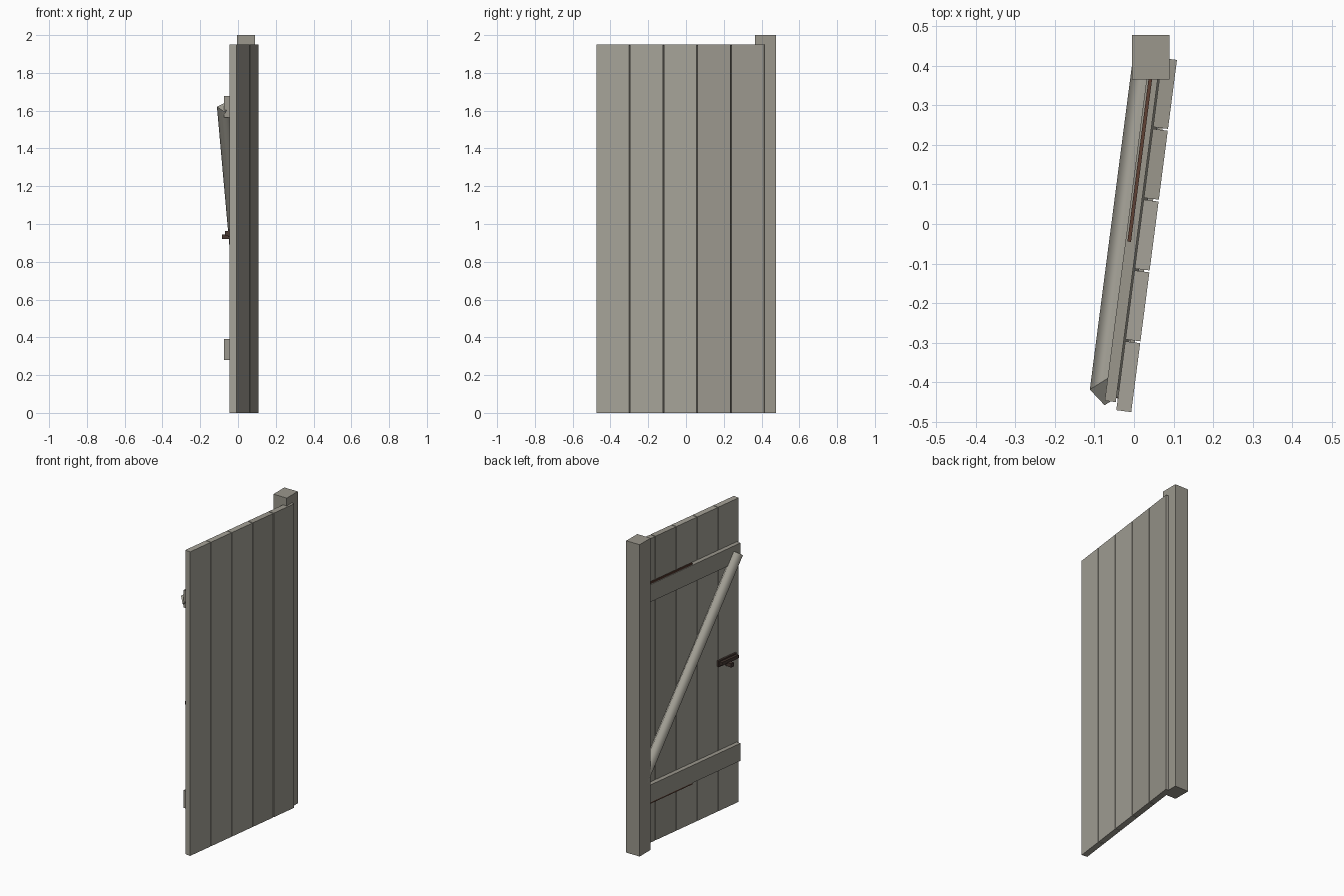
import bpy, bmesh, math
from mathutils import Matrix, Vector

if "Cube" in bpy.data.objects:
    bpy.data.objects.remove(bpy.data.objects["Cube"])

# Door-local frame: x = outward normal, y = along the door width, z = up
DOOR = Matrix.Translation((-0.007, -0.475, 0)) @ Matrix.Rotation(-math.radians(7.4), 4, 'Z')


def material(name, *rgb):
    m = bpy.data.materials.new(name)
    m.diffuse_color = (*rgb, 1)
    m.use_nodes = True
    m.node_tree.nodes["Principled BSDF"].inputs["Base Color"].default_value = m.diffuse_color
    return m


light_wood = material("light_weathered_wood", 0.38, 0.365, 0.315)
dark_wood = material("dark_weathered_wood", 0.325, 0.31, 0.265)
rust = material("rusty_iron", 0.115, 0.052, 0.034)
iron = material("dark_iron", 0.065, 0.042, 0.034)


def add(name, bm, frame, mat):
    me = bpy.data.meshes.new(name)
    bmesh.ops.recalc_face_normals(bm, faces=bm.faces)
    bm.to_mesh(me)
    bm.free()
    me.materials.append(mat)
    ob = bpy.data.objects.new(name, me)
    ob.matrix_world = frame
    bpy.context.collection.objects.link(ob)
    return ob


def box(name, x, y, z, mat, frame=DOOR):
    bm = bmesh.new()
    bmesh.ops.create_cube(bm, size=1)
    for v in bm.verts:
        v.co = [(a + b) / 2 + c * (b - a) for c, (a, b) in zip(v.co, (x, y, z))]
    return add(name, bm, frame, mat)


# Hinge post, not rotated with the door
box("hinge_post", (-0.005, 0.09), (0.365, 0.477), (0, 2), dark_wood, Matrix())

# Vertical planks, with a recessed tongue behind each gap
PITCH, WIDTH = 0.1803, 0.1755
for i in range(5):
    y = i * PITCH
    box(f"plank_{i + 1}", (-0.038, 0), (y, y + WIDTH), (0, 1.95),
        light_wood if i < 3 else dark_wood)
    if i < 4:
        box(f"plank_tongue_{i + 1}", (-0.026, -0.014),
            (y + WIDTH - 0.002, y + PITCH + 0.002), (0.002, 1.945), dark_wood)

# Ledges across the back, each with an iron hinge strap on its outer edge
for part, z, strap in (("lower", 0.28, (0.268, 0.31)), ("upper", 1.565, (1.65, 1.687))):
    box(f"{part}_ledge", (-0.07, -0.042), (0.02, 0.88), (z, z + 0.112), dark_wood)
    box(f"{part}_hinge_strap", (-0.065, -0.056), (0.426, 0.89), strap, rust)

# Diagonal brace: four-sided pole turned on edge, smooth sides and flat ends
a, b = Vector((-0.069, 0.043, 1.62)), Vector((-0.069, 0.87, 0.432))
along = (b - a).normalized()
out = Vector((1, 0, 0))
side = along.cross(out)
bm = bmesh.new()
ends = [[bm.verts.new(p + 0.042 * (math.cos(t) * out + math.sin(t) * side))
         for t in (k * math.pi / 2 for k in range(4))] for p in (a, b)]
for k in range(4):
    j = (k + 1) % 4
    f = bm.faces.new((ends[0][k], ends[0][j], ends[1][j], ends[1][k]))
    f.smooth = True
for ring in ends:
    cap = bm.faces.new(ring)
    for e in cap.edges:
        e.smooth = False
add("diagonal_brace", bm, DOOR, light_wood)

# Latch near the free edge: back plate, sliding bolt and handle
box("latch_plate", (-0.05, -0.037), (0.03, 0.185), (0.93, 0.97), iron)
box("latch_bolt", (-0.066, -0.048), (0.03, 0.175), (0.94, 0.962), iron)
box("latch_handle", (-0.092, -0.048), (0.10, 0.125), (0.92, 0.945), iron)
